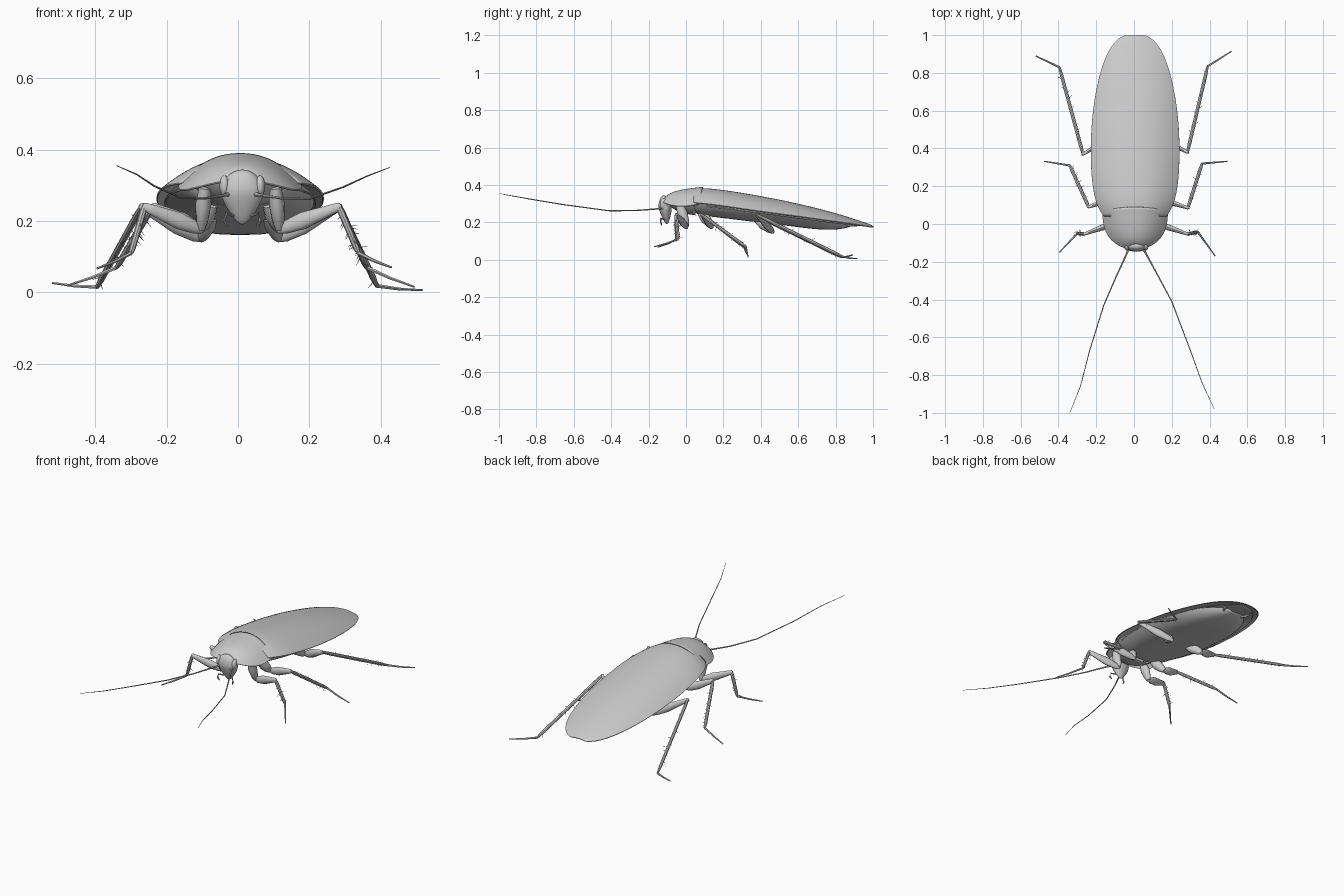
import bpy, bmesh, math, random
from mathutils import Vector

random.seed(4)
CX = 0.006  # body centre line


def finish(name, bm, angle=40):
    bmesh.ops.recalc_face_normals(bm, faces=bm.faces)
    me = bpy.data.meshes.new(name)
    bm.to_mesh(me)
    bm.free()
    ob = bpy.data.objects.new(name, me)
    bpy.context.collection.objects.link(ob)
    bpy.ops.object.select_all(action='DESELECT')
    ob.select_set(True)
    bpy.context.view_layer.objects.active = ob
    bpy.ops.object.shade_smooth_by_angle(angle=math.radians(angle))
    return ob


def add_tube(bm, pts, radii, sides=8, flat=1.0):
    """Tapered tube through pts; flat squashes the second cross axis."""
    pts = [Vector(p) for p in pts]
    rings = []
    for i, (p, r) in enumerate(zip(pts, radii)):
        t = (pts[min(i + 1, len(pts) - 1)] - pts[max(i - 1, 0)]).normalized()
        ref = Vector((0, 0, 1)) if abs(t.z) < 0.9 else Vector((0, 1, 0))
        a = t.cross(ref).normalized()
        b = t.cross(a)
        ring = []
        for k in range(sides):
            w = 2 * math.pi * k / sides
            ring.append(bm.verts.new(p + a * (r * flat * math.cos(w)) + b * (r * math.sin(w))))
        rings.append(ring)
    for q, s in zip(rings, rings[1:]):
        for k in range(sides):
            n = (k + 1) % sides
            bm.faces.new((q[k], q[n], s[n], s[k]))
    bm.faces.new(rings[0])
    bm.faces.new(rings[-1])


def dome(name, rows, power, thick, bow=0.0, cols=16):
    """Arched shell lofted along y; rows are (y, half width, crown z, edge z)."""
    bm = bmesh.new()
    grid = []
    for y, w, zc, ze in rows:
        line = []
        for i in range(cols + 1):
            u = math.sin((2 * i / cols - 1) * math.pi / 2)
            z = ze + (zc - ze) * (1 - abs(u) ** power)
            line.append(bm.verts.new((CX + u * w, y - bow * u * u, z)))
        grid.append(line)
    for a, b in zip(grid, grid[1:]):
        for i in range(cols):
            bm.faces.new((a[i], a[i + 1], b[i + 1], b[i]))
    ob = finish(name, bm, 60)
    sub = ob.modifiers.new("smooth", 'SUBSURF')
    sub.levels = sub.render_levels = 2
    sol = ob.modifiers.new("thickness", 'SOLIDIFY')
    sol.thickness, sol.offset = thick, 0
    return ob


# Folded forewings covering the back
dome("forewings", [
    (0.04, 0.165, 0.375, 0.305), (0.10, 0.203, 0.383, 0.30), (0.20, 0.226, 0.372, 0.288),
    (0.35, 0.235, 0.348, 0.265), (0.50, 0.232, 0.320, 0.245), (0.65, 0.217, 0.287, 0.225),
    (0.80, 0.186, 0.248, 0.204), (0.90, 0.150, 0.216, 0.190), (0.96, 0.112, 0.196, 0.180),
    (0.99, 0.075, 0.185, 0.175), (1.0, 0.045, 0.178, 0.173)], 2.2, 0.005)

# Second wing layer under the forewings
dome("hindwings", [
    (0.10, 0.17, 0.365, 0.285), (0.25, 0.212, 0.345, 0.270), (0.50, 0.215, 0.30, 0.235),
    (0.75, 0.180, 0.245, 0.203), (0.90, 0.125, 0.205, 0.185), (0.96, 0.06, 0.19, 0.18)],
    2.2, 0.004)

# Body underside: thorax and abdomen
dome("abdomen", [
    (0.03, 0.13, 0.31, 0.325), (0.045, 0.155, 0.245, 0.31), (0.10, 0.178, 0.237, 0.30),
    (0.25, 0.205, 0.219, 0.275), (0.40, 0.212, 0.201, 0.256), (0.55, 0.205, 0.183, 0.238),
    (0.68, 0.182, 0.166, 0.219), (0.78, 0.145, 0.161, 0.207), (0.85, 0.095, 0.169, 0.198),
    (0.885, 0.04, 0.182, 0.19)], 4, 0.004)

# Shield over the thorax, and its underside
dome("pronotum", [
    (-0.112, 0.035, 0.328, 0.312), (-0.10, 0.075, 0.345, 0.305), (-0.07, 0.122, 0.361, 0.293),
    (-0.02, 0.158, 0.374, 0.284), (0.04, 0.170, 0.382, 0.287), (0.09, 0.172, 0.388, 0.298)],
    2.3, 0.006, 0.02)
dome("thorax_underside", [
    (-0.10, 0.04, 0.30, 0.32), (-0.07, 0.085, 0.275, 0.315), (-0.02, 0.12, 0.25, 0.31),
    (0.05, 0.14, 0.24, 0.315)], 3, 0.004)

# Head: sphere tapered toward the mouth
bm = bmesh.new()
bmesh.ops.create_uvsphere(bm, u_segments=24, v_segments=16, radius=1)
for v in bm.verts:
    k = 1.0 if v.co.z > 0.2 else 1 - 0.42 * (0.2 - v.co.z)
    v.co = (0.012 + v.co.x * 0.063 * k, -0.110 + v.co.y * 0.036 * k + 0.008 * -v.co.z,
            0.267 + v.co.z * 0.077)
finish("head", bm, 60)

# Eyes and mouth palps
for side, s in (("left", -1), ("right", 1)):
    bm = bmesh.new()
    bmesh.ops.create_uvsphere(bm, u_segments=14, v_segments=10, radius=1)
    for v in bm.verts:
        v.co = (0.012 + s * 0.050 + v.co.x * 0.014, -0.118 + v.co.y * 0.022, 0.298 + v.co.z * 0.03)
    finish(side + "_eye", bm, 60)
    bm = bmesh.new()
    x = lambda d: 0.012 + s * d
    add_tube(bm, [(x(0.025), -0.115, 0.215), (x(0.045), -0.135, 0.222), (x(0.05), -0.135, 0.20),
                  (x(0.042), -0.13, 0.185)], [0.004, 0.004, 0.005, 0.003], 6)
    finish(side + "_palp", bm)
    # Tail feelers under the wing tips
    bm = bmesh.new()
    add_tube(bm, [(CX + s * 0.05, 0.84, 0.187), (CX + s * 0.075, 0.89, 0.184),
                  (CX + s * 0.085, 0.93, 0.182)], [0.006, 0.008, 0.001], 6)
    finish(side + "_cercus", bm)

# Antennae
antennae = {
    "right_antenna": [(0.045, -0.125, 0.275), (0.065, -0.16, 0.272), (0.125, -0.27, 0.263),
                      (0.2, -0.41, 0.262), (0.295, -0.66, 0.295), (0.36, -0.84, 0.325),
                      (0.425, -0.98, 0.350)],
    "left_antenna": [(-0.025, -0.125, 0.275), (-0.04, -0.16, 0.272), (-0.095, -0.28, 0.263),
                     (-0.16, -0.43, 0.265), (-0.235, -0.67, 0.298), (-0.283, -0.857, 0.33),
                     (-0.34, -1.0, 0.355)]}
for name, pts in antennae.items():
    bm = bmesh.new()
    add_tube(bm, pts, [0.008, 0.0045, 0.0035, 0.003, 0.0025, 0.002, 0.001], 6)
    finish(name, bm)

# Legs: hip top, hip end (mirrored), then knee, ankle and toe for each side
legs = {
    "front": ((0.105, -0.035, 0.295), (0.115, 0.005, 0.175),
              [(0.283, -0.053, 0.24), (0.338, -0.042, 0.11), (0.43, -0.17, 0.07)],
              [(-0.262, -0.053, 0.24), (-0.30, -0.05, 0.11), (-0.395, -0.15, 0.067)]),
    "middle": ((0.085, 0.08, 0.25), (0.115, 0.14, 0.175),
               [(0.285, 0.085, 0.24), (0.36, 0.32, 0.07), (0.495, 0.332, 0.015)],
               [(-0.24, 0.09, 0.24), (-0.34, 0.31, 0.07), (-0.475, 0.332, 0.02)]),
    "hind": ((0.085, 0.38, 0.215), (0.115, 0.465, 0.15),
             [(0.283, 0.38, 0.24), (0.39, 0.835, 0.018), (0.517, 0.915, 0.006)],
             [(-0.27, 0.37, 0.24), (-0.395, 0.83, 0.015), (-0.52, 0.89, 0.026)])}


def leg(name, top, hip, knee, ankle, toe):
    top, hip, knee, ankle, toe = map(Vector, (top, hip, knee, ankle, toe))
    # Coxa and femur
    bm = bmesh.new()
    add_tube(bm, [top, top.lerp(hip, 0.4), top.lerp(hip, 0.8), hip], [0.02, 0.028, 0.021, 0.012], 12, 0.8)
    add_tube(bm, [hip.lerp(knee, t) for t in (-0.03, 0.1, 0.4, 0.8, 1.0, 1.04)],
             [0.008, 0.018, 0.024, 0.016, 0.012, 0.005], 12, 0.65)
    finish(name + "_thigh", bm)
    # Tibia with spines
    bm = bmesh.new()
    add_tube(bm, [knee, knee.lerp(ankle, 0.1), knee.lerp(ankle, 0.9), ankle],
             [0.007, 0.0095, 0.009, 0.006], 8)
    axis = (ankle - knee).normalized()
    for i in range(14):
        p = knee.lerp(ankle, 0.15 + 0.06 * i)
        out = axis.cross(Vector((random.uniform(-1, 1), random.uniform(-1, 1), random.uniform(-1, 1))))
        d = (out.normalized() + axis * 0.6).normalized()
        add_tube(bm, [p, p + d * random.uniform(0.022, 0.032)], [0.002, 0.0004], 4)
    finish(name + "_shin", bm)
    # Segmented foot with a small claw
    bm = bmesh.new()
    mid = ankle.lerp(toe, 0.5) - Vector((0, 0, 0.003))
    add_tube(bm, [ankle, ankle.lerp(mid, 0.5), mid, mid.lerp(toe, 0.6), toe],
             [0.006, 0.005, 0.0045, 0.0035, 0.003], 6)
    finish(name + "_foot", bm)


for name, (top, hip, right, left) in legs.items():
    leg("right_" + name + "_leg", top, hip, *right)
    flip = [(2 * CX - p[0], p[1], p[2]) for p in (top, hip)]
    leg("left_" + name + "_leg", *flip, *left)
